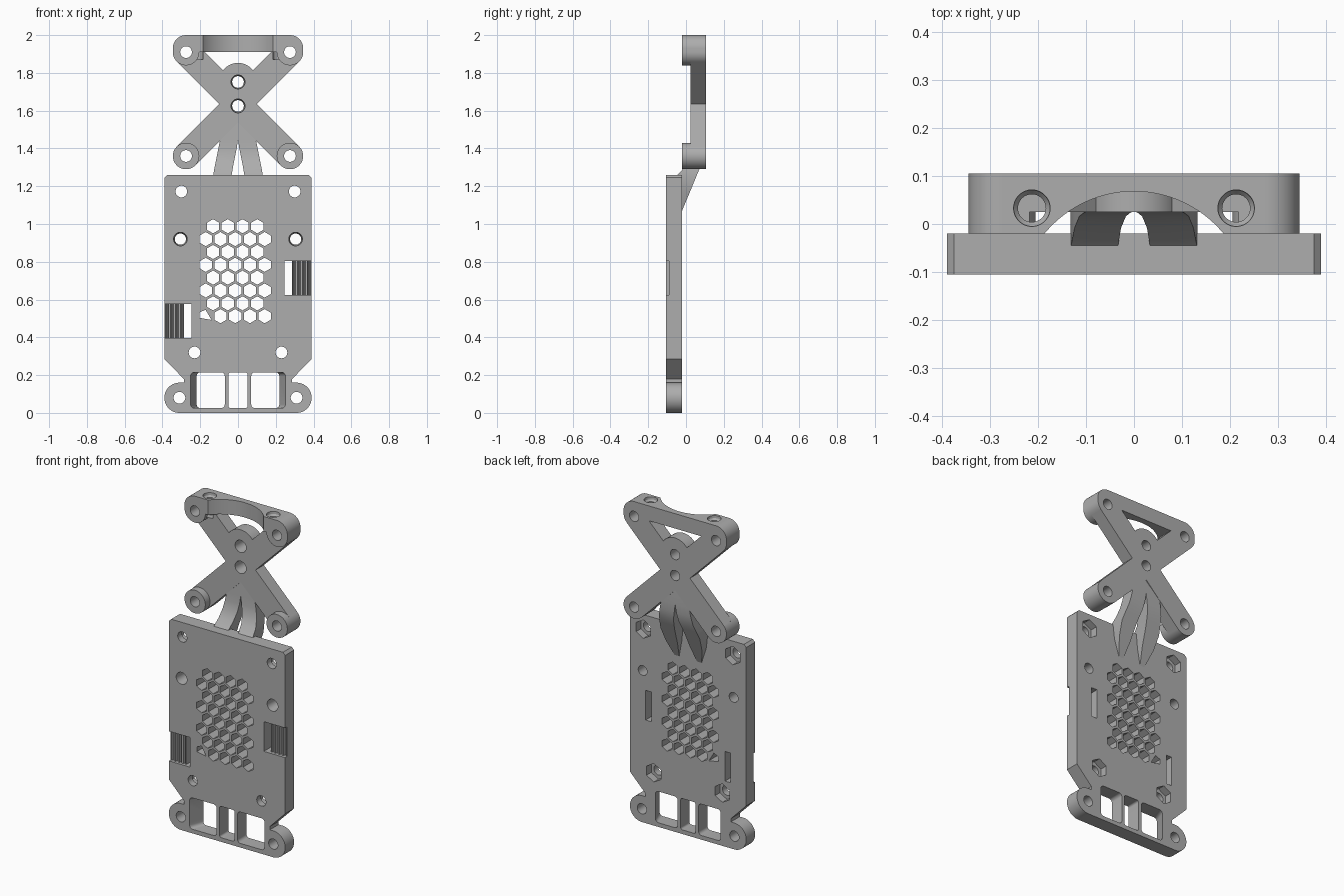
import bpy, bmesh
from math import sin, cos, pi, radians

cube = bpy.data.objects.get("Cube")
if cube:
    bpy.data.objects.remove(cube)

grey = bpy.data.materials.new("plain grey")
grey.use_nodes = True
colour = (0.42, 0.42, 0.42, 1)
grey.diffuse_color = colour
grey.node_tree.nodes["Principled BSDF"].inputs["Base Color"].default_value = colour


# Shape helpers: outlines are lists of (x, z), solids are lists of rings
def arc(cx, cz, r, start, end, n=32):
    return [(cx + r * cos(radians(start + (end - start) * i / n)),
             cz + r * sin(radians(start + (end - start) * i / n))) for i in range(n + 1)]


def disc(cx, cz, r, n=36, turn=0):
    return arc(cx, cz, r, turn, turn + 360, n)[:-1]


def hexagon(cx, cz, r):
    return disc(cx, cz, r, 6, 30)


def rect(x0, x1, z0, z1):
    return [(x0, z0), (x1, z0), (x1, z1), (x0, z1)]


def round_rect(x0, x1, z0, z1, r):
    return (arc(x1 - r, z1 - r, r, 0, 90, 6) + arc(x0 + r, z1 - r, r, 90, 180, 6)
            + arc(x0 + r, z0 + r, r, 180, 270, 6) + arc(x1 - r, z0 + r, r, 270, 360, 6))


def prism(outline, y0, y1, back=None):
    return [[(x, y0, z) for x, z in outline], [(x, y1, z) for x, z in back or outline]]


def upright(outline, z0, z1):
    return [[(x, y, z) for x, y in outline] for z in (z0, z1)]


def build(name, *solids):
    bm = bmesh.new()
    for rings in solids:
        vs = [[bm.verts.new(p) for p in ring] for ring in rings]
        bm.faces.new(vs[0])
        bm.faces.new(vs[-1][::-1])
        for a, b in zip(vs, vs[1:]):
            for i in range(len(a)):
                j = (i + 1) % len(a)
                bm.faces.new((a[i], b[i], b[j], a[j]))
    bmesh.ops.recalc_face_normals(bm, faces=bm.faces)
    mesh = bpy.data.meshes.new(name)
    bm.to_mesh(mesh)
    bm.free()
    mesh.materials.append(grey)
    obj = bpy.data.objects.new(name, mesh)
    bpy.context.collection.objects.link(obj)
    return obj


def combine(obj, operation, *solids):
    tool = build("tool", *solids)
    tool.hide_render = True
    mod = obj.modifiers.new("combine", 'BOOLEAN')
    mod.operation, mod.solver, mod.object = operation, 'EXACT', tool
    bpy.context.view_layer.objects.active = obj
    bpy.ops.object.modifier_apply(modifier=mod.name)
    bpy.data.objects.remove(tool)


def finish(obj):
    bpy.ops.object.select_all(action='DESELECT')
    obj.select_set(True)
    bpy.context.view_layer.objects.active = obj
    bpy.ops.object.shade_smooth_by_angle(angle=radians(30))


SIDES = (-1, 1)

# Lower plate with two rounded lugs
FRONT, BACK = -0.105, -0.02
half = arc(0.31, 0.08, 0.08, -90, 90) + [
    (0.287, 0.16), (0.287, 0.18), (0.39, 0.285), (0.39, 1.245), (0.375, 1.26)]
plate = build("lower_plate", prism(half + [(-x, z) for x, z in half[::-1]], FRONT, BACK))

# Through cuts: screw holes, vent grid, windows and strap slots
F, B = FRONT - 0.01, BACK + 0.01
cuts = []
for s in SIDES:
    cuts += [prism(disc(s * x, z, 0.031), F, B)
             for x, z in ((0.31, 0.08), (0.23, 0.32), (0.3, 1.172))]
    cuts.append(prism(disc(s * 0.305, 0.92, 0.037), F, B, disc(s * 0.305, 0.92, 0.029)))
    inner, outer, deep = s * 0.07, s * 0.255, s * 0.215
    cuts.append(prism(round_rect(min(inner, outer), max(inner, outer), 0.025, 0.215, 0.02), F, B,
                      round_rect(min(inner, deep), max(inner, deep), 0.025, 0.215, 0.02)))
cuts.append(prism(round_rect(-0.05, 0.05, 0.025, 0.215, 0.012), F, B))
for row in range(8):
    odd = row % 2
    for col in range(4 + odd):
        x, z = -0.132 + 0.078 * (col - odd / 2), 0.988 - 0.068 * row
        if (row, col) == (7, 0):
            outline = [(-0.203, 0.503), (-0.14, 0.492), (-0.172, 0.546), (-0.203, 0.532)]
        else:
            outline = hexagon(x, z, 0.0375)
        cuts.append(prism(outline, F, B))
STRAPS = ((1, 0.625, 0.805), (-1, 0.397, 0.577))
for s, z0, z1 in STRAPS:
    cuts.append(prism(rect(*sorted((s * 0.247, s * 0.285)), z0, z1), F, B))
combine(plate, 'DIFFERENCE', *cuts)

# Nut pockets in the back, ribbed strap recesses in the front
pockets = [prism(hexagon(s * x, z, 0.056), BACK - 0.045, B)
           for s in SIDES for x, z in ((0.23, 0.32), (0.3, 1.172))]
for s, z0, z1 in STRAPS:
    pockets.append(prism(rect(*sorted((s * 0.27, s * 0.41)), z0, z1), F, FRONT + 0.016))
combine(plate, 'DIFFERENCE', *pockets)
grooves = []
for s, z0, z1 in STRAPS:
    for i in range(4):
        x = s * (0.297 + 0.026 * i)
        grooves.append(prism(rect(x - 0.009, x + 0.009, z0, z1), FRONT + 0.01, FRONT + 0.036,
                             rect(x - 0.003, x + 0.003, z0, z1)))
combine(plate, 'DIFFERENCE', *grooves)
finish(plate)

# Upper cross bracket: two diagonal arms, centre boss, lugs and top bar
ARM, REAR = 0.025, 0.105
MID, W = 1.635, 0.05


def arm(s):
    pts = [(-0.275 - W, 1.36 + W), (-0.275 + W, 1.36 - W), (0.275 + W, 1.91 - W), (0.275 - W, 1.91 + W)]
    return prism([(s * x, z) for x, z in pts], ARM, REAR)


bracket = build("cross_bracket", arm(1))
combine(bracket, 'UNION', arm(-1))
combine(bracket, 'UNION', prism(disc(0, 1.753, 0.1), ARM, REAR))
combine(bracket, 'UNION', *[prism(disc(s * 0.275, 1.36, 0.07), BACK, REAR) for s in SIDES])
combine(bracket, 'UNION', *[
    prism(arc(s * 0.275, 1.93, 0.07, 0, 180) + arc(s * 0.275, 1.91, 0.07, 180, 360), BACK, REAR)
    for s in SIDES])
combine(bracket, 'UNION', prism(rect(-0.275, 0.275, 1.91, 2.0), BACK, REAR))

# Curved scoop in the top bar, then the holes
combine(bracket, 'DIFFERENCE', upright(disc(0, -0.174, 0.242, 96), 1.9, 2.1))
holes = [prism(disc(s * 0.275, z, 0.031), BACK - 0.01, REAR + 0.01) for s in SIDES for z in (1.36, 1.91)]
holes += [prism(disc(0, z, 0.038), ARM - 0.01, REAR + 0.01, disc(0, z, 0.03)) for z in (1.625, 1.752)]
combine(bracket, 'DIFFERENCE', *holes)
combine(bracket, 'DIFFERENCE', *[
    [[(x, y, z) for x, y in disc(s * 0.213, 0.033, r)]
     for r, z in ((0.039, 2.01), (0.037, 1.985), (0.029, 1.975), (0.029, 1.87))] for s in SIDES])
finish(bracket)

# Two curved legs joining bracket and plate: z, inner x, outer x, front y, back y
STATIONS = ((1.54, 0.0, 0.04, 0.03, 0.1), (1.45, 0.0, 0.094, 0.026, 0.104),
            (1.4, 0.007, 0.104, 0.024, 0.103), (1.35, 0.017, 0.114, 0.016, 0.096),
            (1.3, 0.027, 0.124, -0.008, 0.075), (1.255, 0.034, 0.132, -0.05, 0.056),
            (1.17, 0.042, 0.122, -0.05, 0.021), (1.07, 0.06, 0.09, -0.05, -0.021))
for s, side in ((1, "left"), (-1, "right")):
    leg = build(side + "_leg", [[(s * a, f, z), (s * b, f, z), (s * b, r, z), (s * a, r, z)]
                                for z, a, b, f, r in STATIONS])
    finish(leg)
